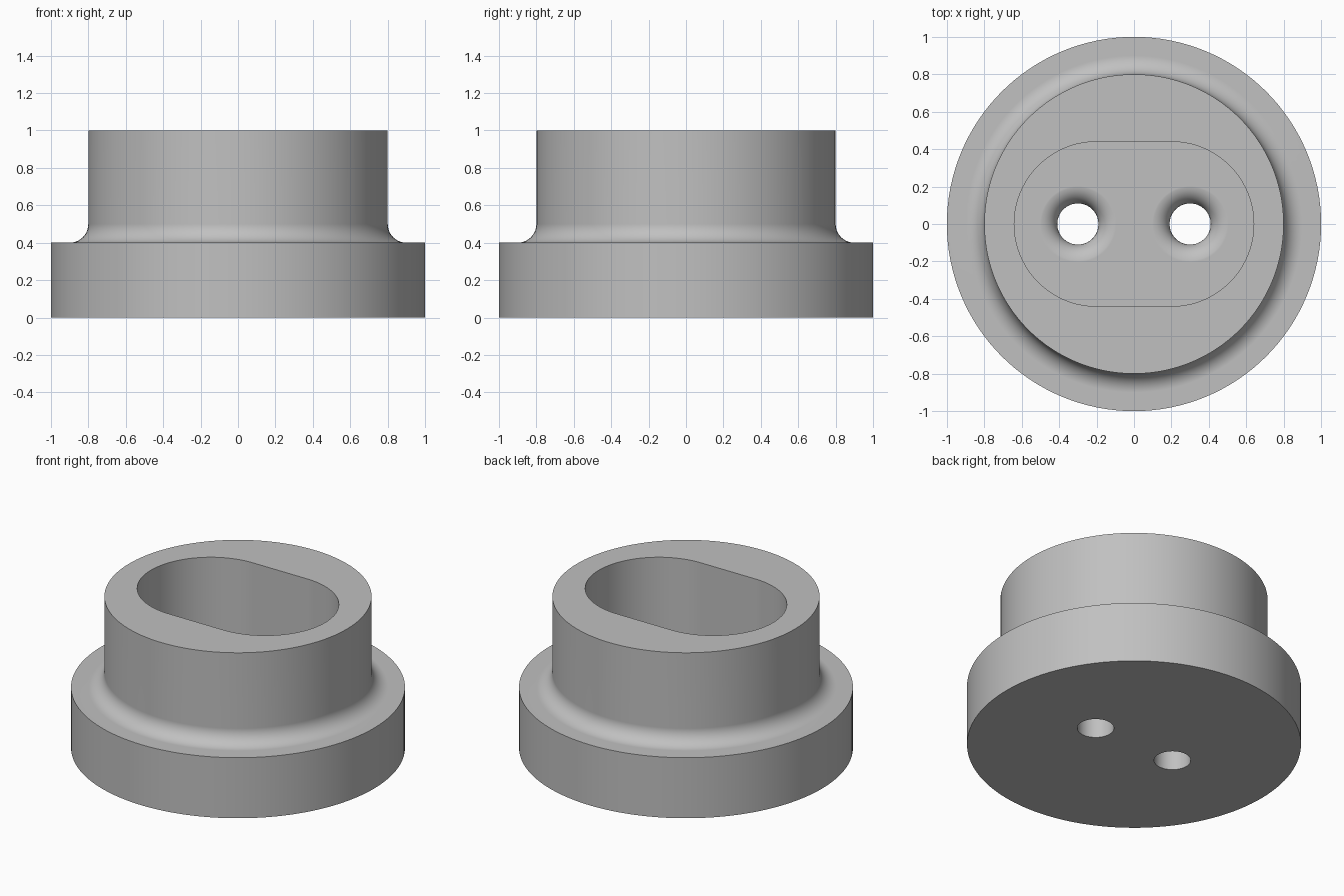
import bpy, bmesh
from math import sin, cos, pi, radians

SEGMENTS = 128
FLANGE_R, BOSS_R = 1.0, 0.8
FLANGE_TOP, TOP = 0.4, 1.0
FILLET = 0.1
HOLE_R, HOLE_X = 0.11, 0.3
SLOT_R, SLOT_X = 0.44, 0.2
FLOOR = 0.4

cube = bpy.data.objects.get("Cube")
if cube:
    bpy.data.objects.remove(cube, do_unlink=True)

grey = bpy.data.materials.new("plain grey")
grey.use_nodes = True
colour = (0.53, 0.53, 0.53, 1)
grey.diffuse_color = colour
grey.node_tree.nodes["Principled BSDF"].inputs["Base Color"].default_value = colour


def make_object(name, bm):
    bmesh.ops.recalc_face_normals(bm, faces=bm.faces)
    mesh = bpy.data.meshes.new(name)
    bm.to_mesh(mesh)
    bm.free()
    mesh.materials.append(grey)
    obj = bpy.data.objects.new(name, mesh)
    bpy.context.collection.objects.link(obj)
    return obj


def lathe(name, profile, segments, x=0):
    """Turn an (r, z) profile about a vertical axis and cap both ends."""
    bm = bmesh.new()
    rings = []
    for r, z in profile:
        rings.append([bm.verts.new((x + r * cos(2 * pi * i / segments),
                                    r * sin(2 * pi * i / segments), z))
                      for i in range(segments)])
    for low, high in zip(rings, rings[1:]):
        for i in range(segments):
            j = (i + 1) % segments
            bm.faces.new((low[i], low[j], high[j], high[i]))
    bm.faces.new(rings[0])
    bm.faces.new(rings[-1])
    return make_object(name, bm)


def arc(cx, cz, radius, start, end, steps=10):
    angles = [radians(start + (end - start) * i / steps) for i in range(steps + 1)]
    return [(cx + radius * cos(a), cz + radius * sin(a)) for a in angles]


# Flange and boss joined by a concave fillet
body = lathe("flanged_bushing",
             [(FLANGE_R, 0), (FLANGE_R, FLANGE_TOP)]
             + arc(BOSS_R + FILLET, FLANGE_TOP + FILLET, FILLET, 270, 180)
             + [(BOSS_R, TOP)], SEGMENTS)

# Rounded slot pocket
bm = bmesh.new()
outline = arc(SLOT_X, 0, SLOT_R, -90, 90, 40) + arc(-SLOT_X, 0, SLOT_R, 90, 270, 40)
base = bm.faces.new([bm.verts.new((x, y, FLOOR)) for x, y in outline])
raised = bmesh.ops.extrude_face_region(bm, geom=[base])["geom"]
bmesh.ops.translate(bm, vec=(0, 0, TOP),
                    verts=[v for v in raised if isinstance(v, bmesh.types.BMVert)])
cutters = [make_object("slot_cutter", bm)]

# Through holes with rounded upper edges
for side, x in (("right", -HOLE_X), ("left", HOLE_X)):
    lip = arc(HOLE_R + FILLET, FLOOR - FILLET + 0.0005, FILLET, 180, 90)
    profile = [(HOLE_R, -0.2)] + lip + [(HOLE_R + FILLET, FLOOR + 0.1)]
    cutters.append(lathe(side + "_hole_cutter", profile, 64, x))

for cutter in cutters:
    cutter.hide_render = True
    cut = body.modifiers.new(cutter.name, "BOOLEAN")
    cut.operation = "DIFFERENCE"
    cut.solver = "EXACT"
    cut.object = cutter

# Bake the cuts, then discard the cutters
bpy.context.view_layer.update()
evaluated = body.evaluated_get(bpy.context.evaluated_depsgraph_get())
result = bpy.data.meshes.new_from_object(evaluated)
body.modifiers.clear()
body.data = result
for cutter in cutters:
    bpy.data.objects.remove(cutter, do_unlink=True)

# Smooth curved walls, crisp rims, flat planes
bpy.ops.object.select_all(action="DESELECT")
body.select_set(True)
bpy.context.view_layer.objects.active = body
bpy.ops.object.shade_smooth_by_angle(angle=radians(30))
weighted = body.modifiers.new("flat_planes", "WEIGHTED_NORMAL")
weighted.keep_sharp = True
